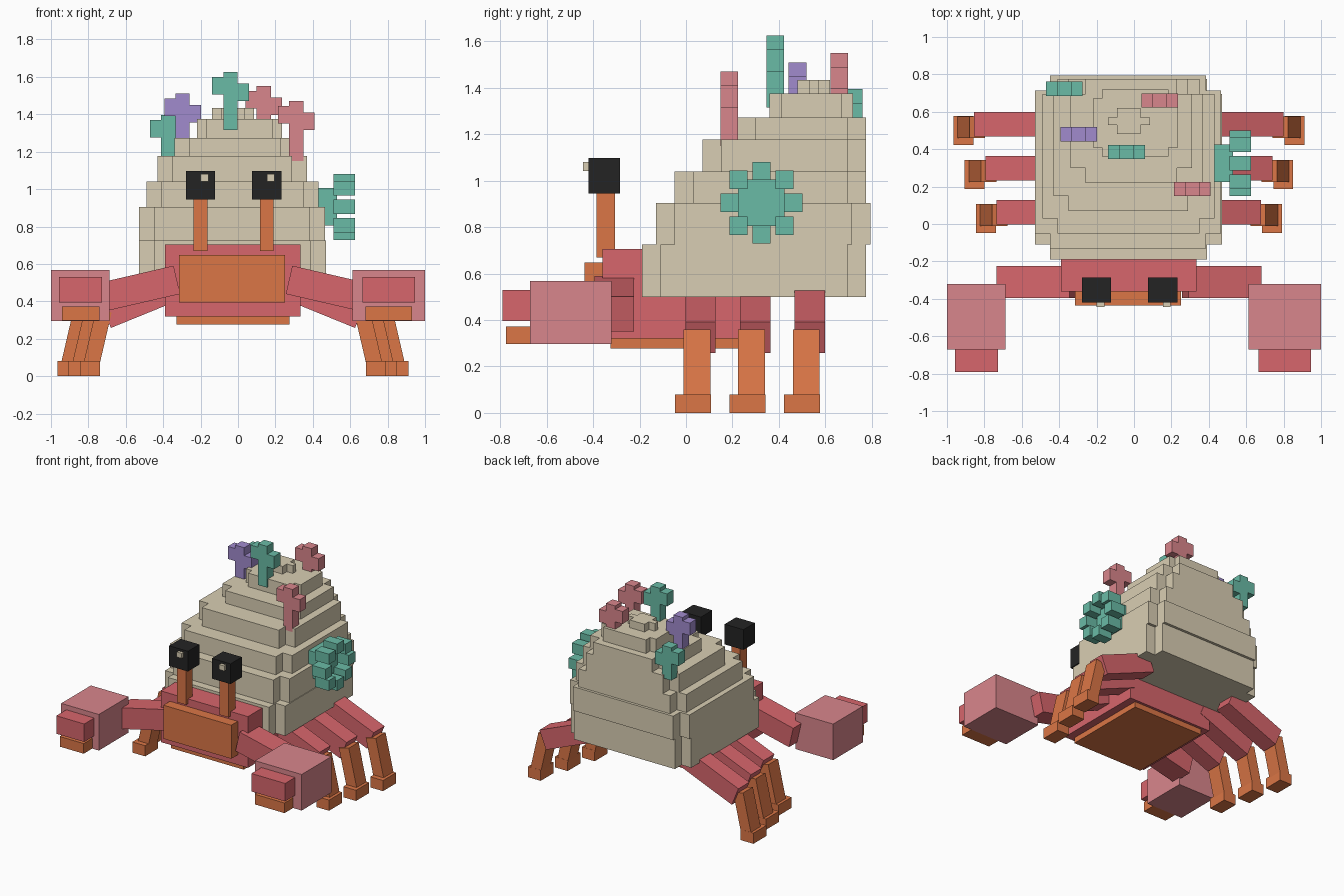
import bpy, bmesh, math
from mathutils import Matrix, Vector

cube = bpy.data.objects.get("Cube")
if cube:
    bpy.data.objects.remove(cube, do_unlink=True)


def material(name, rgb):
    lin = [(c / 255 / 12.92) if c < 11 else ((c / 255 + 0.055) / 1.055) ** 2.4 for c in rgb]
    m = bpy.data.materials.new(name)
    m.use_nodes = True
    m.diffuse_color = (*lin, 1)
    m.node_tree.nodes["Principled BSDF"].inputs["Base Color"].default_value = (*lin, 1)
    return m


SAND = material("sand", (217, 206, 179))
RED = material("red", (215, 102, 108))
PINK = material("pink", (217, 134, 140))
ORANGE = material("orange", (219, 118, 70))
TEAL = material("teal", (106, 187, 166))
PURPLE = material("purple", (161, 139, 205))
BLACK = material("black", (36, 36, 36))


def finish(name, bm, mat):
    bmesh.ops.recalc_face_normals(bm, faces=bm.faces)
    me = bpy.data.meshes.new(name)
    bm.to_mesh(me)
    bm.free()
    me.materials.append(mat)
    ob = bpy.data.objects.new(name, me)
    bpy.context.collection.objects.link(ob)
    return ob


def boxes(name, mat, *ranges):
    """One object from boxes given as (x0, x1, y0, y1, z0, z1)."""
    bm = bmesh.new()
    for x0, x1, y0, y1, z0, z1 in ranges:
        mid = Vector((x0 + x1, y0 + y1, z0 + z1)) / 2
        size = Matrix.Diagonal((x1 - x0, y1 - y0, z1 - z0, 1))
        bmesh.ops.create_cube(bm, size=1, matrix=Matrix.Translation(mid) @ size)
    return finish(name, bm, mat)


def limb(name, mat, start, end, y0, y1, thick):
    """Slanted box between two (x, z) points."""
    dx, dz = end[0] - start[0], end[1] - start[1]
    mid = Vector(((start[0] + end[0]) / 2, (y0 + y1) / 2, (start[1] + end[1]) / 2))
    mat4 = (Matrix.Translation(mid) @ Matrix.Rotation(-math.atan2(dz, dx), 4, 'Y')
            @ Matrix.Diagonal((math.hypot(dx, dz), y1 - y0, thick, 1)))
    bm = bmesh.new()
    bmesh.ops.create_cube(bm, size=1, matrix=mat4)
    return finish(name, bm, mat)


def tier(name, x0, x1, y0, y1, z0, z1, n):
    """Shell slab with square notches of size n in its corners."""
    pts = [(x0 + n, y0), (x1 - n, y0), (x1 - n, y0 + n), (x1, y0 + n),
           (x1, y1 - n), (x1 - n, y1 - n), (x1 - n, y1), (x0 + n, y1),
           (x0 + n, y1 - n), (x0, y1 - n), (x0, y0 + n), (x0 + n, y0 + n)]
    bm = bmesh.new()
    face = bm.faces.new([bm.verts.new((x, y, z0)) for x, y in pts])
    top = bmesh.ops.extrude_face_region(bm, geom=[face])["geom"]
    bmesh.ops.translate(bm, vec=(0, 0, z1 - z0), verts=[v for v in top if isinstance(v, bmesh.types.BMVert)])
    return finish(name, bm, SAND)


# Stepped shell
tiers = [(-.53, .47, -.19, .775, .50), (-.53, .465, -.13, .795, .725),
         (-.49, .43, -.05, .775, .905), (-.43, .37, .07, .775, 1.04),
         (-.34, .31, .22, .775, 1.178), (-.22, .235, .36, .72, 1.273),
         (-.14, .085, .48, .62, 1.375)]
tops = [t[4] for t in tiers[1:]] + [1.433]
for i, ((x0, x1, y0, y1, z0), z1) in enumerate(zip(tiers, tops)):
    tier(f"shell_tier_{i + 1}", x0, x1, y0, y1, z0, z1, .08 if i < 5 else .05)

# Body, belly and face plate
boxes("body", RED, (-.39, .335, -.36, .36, .32, .705))
boxes("belly", ORANGE, (-.33, .275, -.325, .34, .277, .33))
boxes("face_plate", ORANGE, (-.315, .25, -.437, -.35, .395, .647))

# Eyes on stalks
for side, x in (("right", -.2), ("left", .154)):
    boxes(f"{side}_eye_stalk", ORANGE, (x - .037, x + .037, -.385, -.305, .67, .96))
    boxes(f"{side}_eye", BLACK, (x - .078, x + .078, -.42, -.285, .945, 1.097))
    boxes(f"{side}_eye_glint", SAND, (x, x + .042, -.443, -.41, 1.042, 1.08))

# Arms and legs, mirrored about the body's middle
MID = -.027
for side, s in (("right", -1), ("left", 1)):
    limb(f"{side}_arm", RED, (MID + s * .3, .515), (MID + s * .69, .425), -.395, -.225, .155)
    for i, (row, y) in enumerate((("front", 0), ("middle", .235), ("back", .47))):
        out = .06 * i
        limb(f"{side}_{row}_upper_leg", RED, (MID + s * (.25 + out), .5),
             (MID + s * (.68 + out), .325), y - .002, y + .128, .145)
        limb(f"{side}_{row}_lower_leg", ORANGE, (MID + s * (.69 + out), .35),
             (MID + s * (.762 + out), .04), y - .01, y + .106, .085)
        fx = MID + s * (.765 + out)
        boxes(f"{side}_{row}_foot", ORANGE, (fx - .053, fx + .053, y - .048, y + .107, 0, .08))

# Claws with two fingers
for side, x0, x1, f0, f1 in (("right", -1, -.687, -.958, -.726), ("left", .612, 1, .665, .945)):
    boxes(f"{side}_claw", PINK, (x0, x1, -.672, -.32, .296, .567))
    boxes(f"{side}_upper_finger", RED, (f0, f1, -.79, -.66, .395, .53))
    boxes(f"{side}_lower_finger", ORANGE, (f0 + .018, f1 - .015, -.775, -.66, .297, .373))


# Branching corals on the shell
def coral(name, mat, x, y, base, top):
    w = .038
    boxes(name, mat, (x - w, x + w, y - w, y + w, base, top),
          (x - .098, x - w, y - w, y + w, top - .12, top - .026),
          (x + w, x + .098, y - w, y + w, top - .155, top - .06))


coral("tall_coral", TEAL, -.04, .385, 1.315, 1.625)
coral("purple_coral", PURPLE, -.296, .48, 1.23, 1.51)
coral("rear_teal_coral", TEAL, -.373, .723, 1.15, 1.395)
coral("rear_pink_coral", PINK, .138, .66, 1.25, 1.55)
coral("front_pink_coral", PINK, .312, .187, 1.15, 1.47)

# Round side coral: square core ringed by cubes
cy, cz = .325, .905
knobs = [(.43, .53, cy - .1, cy + .1, cz - .1, cz + .1)]
for a in range(8):
    r = .137 if a % 2 == 0 else .14
    y, z = cy + r * math.cos(a * math.pi / 4), cz + r * math.sin(a * math.pi / 4)
    knobs.append((.51, .625, y - .039, y + .039, z - .039, z + .039))
boxes("side_coral", TEAL, *knobs)
